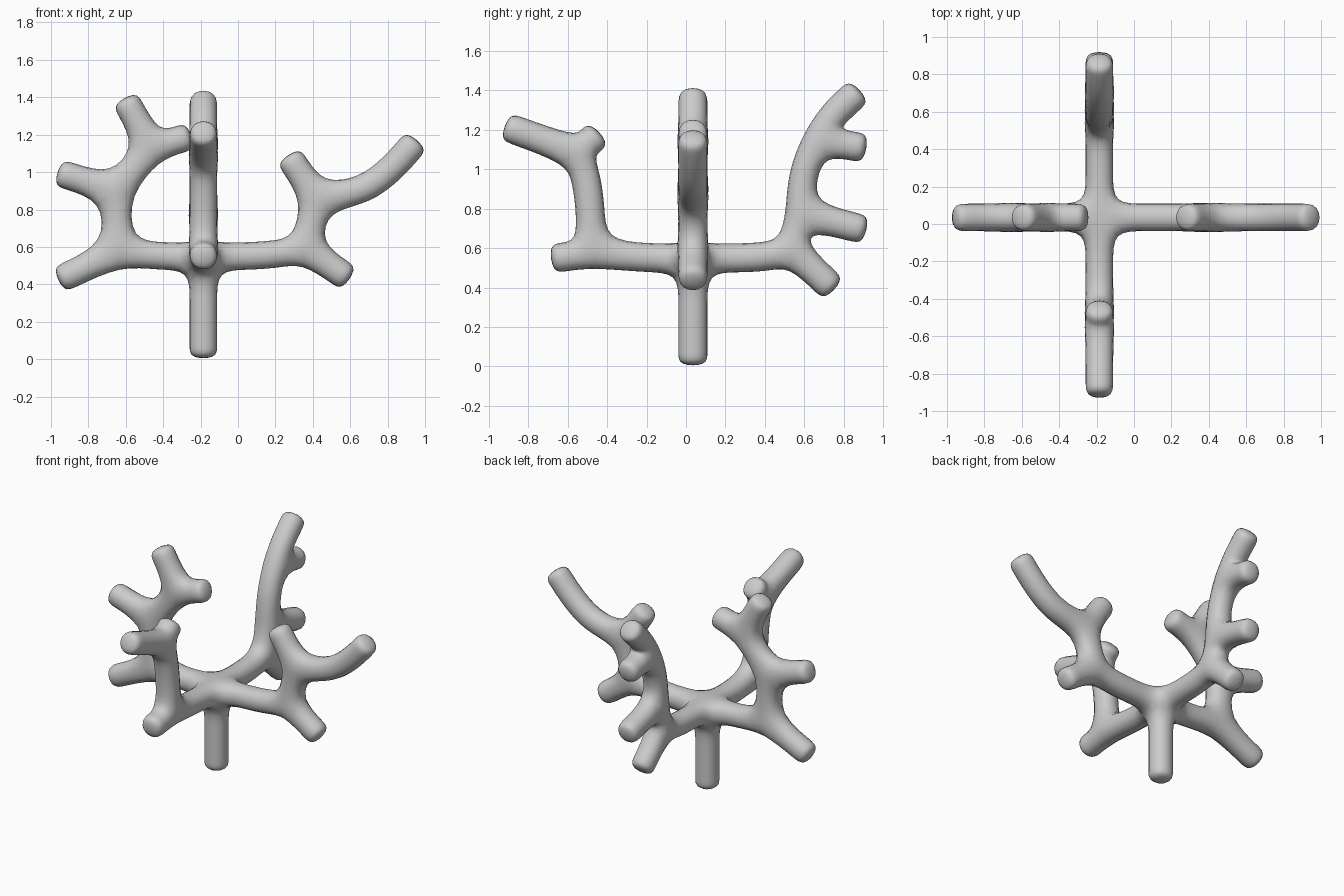
import bpy, bmesh
from math import atan2, cos, sin, pi
from mathutils import Vector

if "Cube" in bpy.data.objects:
    bpy.data.objects.remove(bpy.data.objects["Cube"])

R = 0.08                          # half-width of the control cage
CX, CY, CZ = -0.185, 0.035, 0.55  # hub where all limbs meet

bm = bmesh.new()


def face(points):
    bm.faces.new([bm.verts.new(p) for p in points])


def front_plane(s, z, d):
    return Vector((s, CY + d, z))


def side_plane(s, z, d):
    return Vector((CX + d, s, z))


def limb(strokes, place):
    """Flat branching limb: strokes share points; first point of first stroke is the root."""
    links = {}
    starts = [s[0] for s in strokes]
    inner = {p for s in strokes for p in s[:-1]}
    for s in strokes:
        pts = list(s)
        if pts[-1] not in inner:          # holding loop near each tip
            a, b = Vector(pts[-2]), Vector(pts[-1])
            q = b + (a - b).normalized() * 0.07
            pts.insert(-1, (q.x, q.y))
        for a, b in zip(pts, pts[1:]):
            links.setdefault(a, []).append(b)
            links.setdefault(b, []).append(a)

    left, right = {}, {}

    def polar(n, ang, r):
        return (n[0] + cos(ang) * r, n[1] + sin(ang) * r)

    # mitred corners around every node
    for n, nb in links.items():
        nb.sort(key=lambda m: atan2(m[1] - n[1], m[0] - n[0]))
        angs = [atan2(m[1] - n[1], m[0] - n[0]) for m in nb]
        if len(nb) == 1:
            left[n, nb[0]] = polar(n, angs[0] + pi / 2, R)
            right[n, nb[0]] = polar(n, angs[0] - pi / 2, R)
            continue
        for i, m in enumerate(nb):
            j = (i + 1) % len(nb)
            half = ((angs[j] - angs[i]) % (2 * pi)) / 2
            c = polar(n, angs[i] + half, R / max(sin(half), 0.45))
            left[n, m] = c
            right[n, nb[j]] = c

    # quads along every link, polygons at forks, caps at tips
    for n, nb in links.items():
        for m in nb:
            if n < m:
                q = [left[n, m], right[n, m], left[m, n], right[m, n]]
                for d in (-R, R):
                    face([place(*p, d) for p in q])
                for a, b in ((q[1], q[2]), (q[3], q[0])):
                    face([place(*a, -R), place(*b, -R), place(*b, R), place(*a, R)])
        if len(nb) > 2:
            for d in (-R, R):
                face([place(*left[n, m], d) for m in nb])
        elif len(nb) == 1 and n != starts[0]:
            a, b = left[n, nb[0]], right[n, nb[0]]
            face([place(*a, -R), place(*b, -R), place(*b, R), place(*a, R)])


# top of the hub
face([(CX + i * R, CY + j * R, CZ + R) for i, j in ((-1, -1), (1, -1), (1, 1), (-1, 1))])

# trunk
limb([[(CX, CZ - R), (CX, 0.32), (CX, 0.15), (CX, 0.0)]], front_plane)

# left arm
a, b, d = (-0.64, 0.575), (-0.655, 0.9), (-0.46, 1.13)
limb([[(CX - R, CZ), (-0.42, CZ), a, (-0.965, 0.42)],
      [a, b, (-0.97, 1.0)],
      [b, d, (-0.61, 1.40)],
      [d, (-0.245, 1.195)]], front_plane)

# right arm
a, b = (0.36, 0.59), (0.42, 0.86)
limb([[(CX + R, CZ), (0.05, CZ), (0.2, 0.56), a, (0.60, 0.425)],
      [a, b, (0.265, 1.095)],
      [b, (0.68, 0.9), (0.83, 1.025), (0.96, 1.175)]], front_plane)

# front arm
a, b = (-0.48, 0.575), (-0.55, 1.085)
limb([[(CY - R, CZ), (-0.2, CZ), a, (-0.69, 0.545)],
      [a, (-0.485, 0.8), (-0.505, 0.95), b, (-0.925, 1.22)],
      [b, (-0.435, 1.19)]], side_plane)

# back arm
a, b, d = (0.54, 0.59), (0.58, 0.775), (0.66, 1.15)
limb([[(CY + R, CZ), (0.26, CZ), (0.4, 0.555), a, (0.755, 0.385)],
      [a, b, (0.92, 0.69)],
      [b, (0.59, 0.97), d, (0.92, 1.105)],
      [d, (0.75, 1.28), (0.885, 1.405)]], side_plane)

bmesh.ops.remove_doubles(bm, verts=bm.verts, dist=0.0005)
bmesh.ops.recalc_face_normals(bm, faces=bm.faces)
for f in bm.faces:
    f.smooth = True

mesh = bpy.data.meshes.new("coral_branches")
bm.to_mesh(mesh)
bm.free()
coral = bpy.data.objects.new("coral_branches", mesh)
bpy.context.collection.objects.link(coral)
sub = coral.modifiers.new("smooth_limbs", 'SUBSURF')
sub.levels = sub.render_levels = 2
